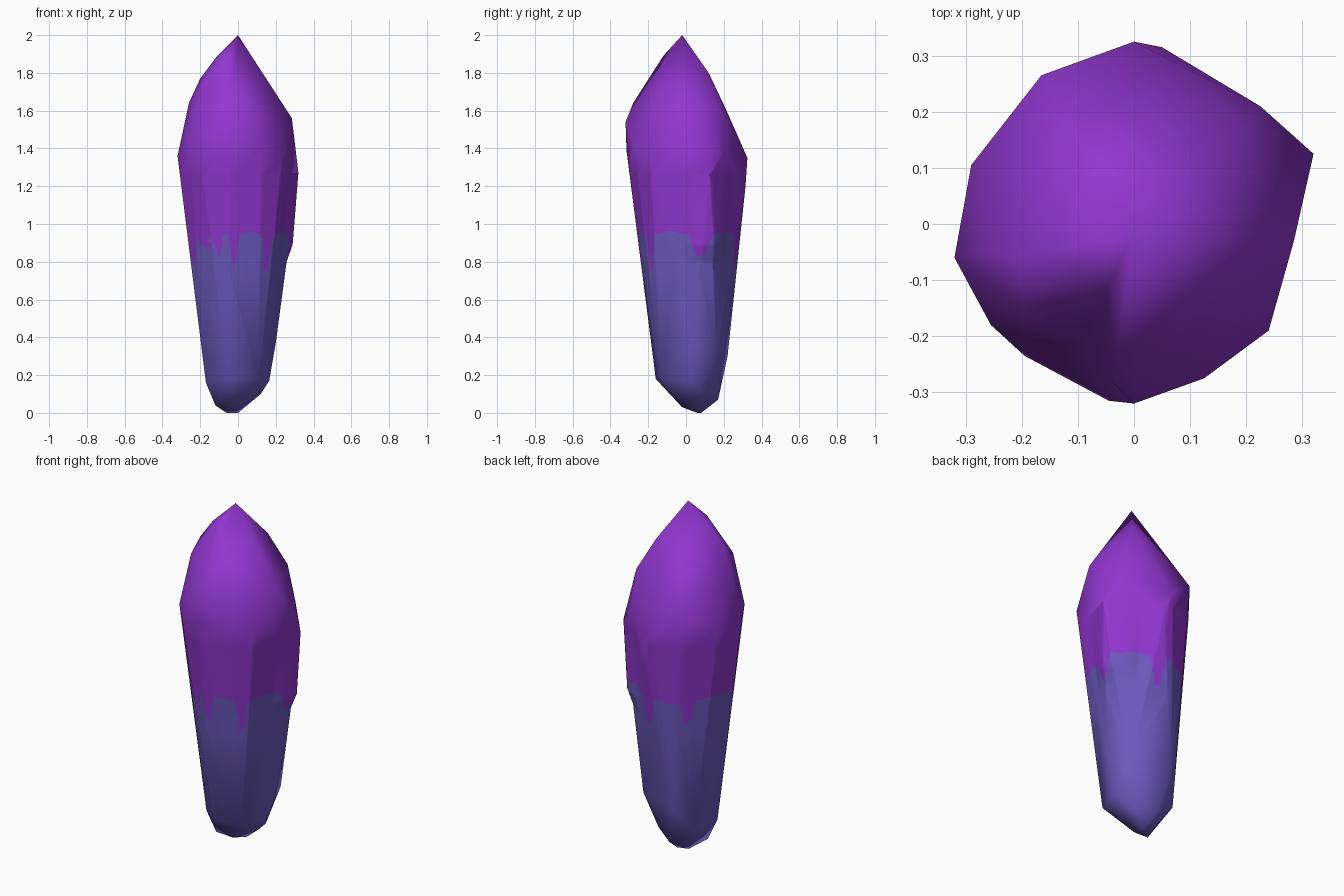
import bpy, bmesh, math
from mathutils import Vector

if "Cube" in bpy.data.objects:
    bpy.data.objects.remove(bpy.data.objects["Cube"])


def material(name, rgb):
    m = bpy.data.materials.new(name)
    m.diffuse_color = (*rgb, 1)
    m.use_nodes = True
    m.node_tree.nodes["Principled BSDF"].inputs["Base Color"].default_value = m.diffuse_color
    return m


# Corner points of the irregular crystal
TIP = [(0, -.02, 2), (-.11, -.07, 1.89), (-.05, -.12, 1.89), (-.2, -.06, 1.77),
       (-.26, -.05, 1.64), (-.2, -.15, 1.7), (-.04, -.28, 1.64), (.285, -.03, 1.56),
       (.2, .175, 1.62), (.11, .12, 1.8), (0, .21, 1.61)]
SHOULDER = [(0, -.32, 1.54), (-.045, -.315, 1.39), (.125, -.275, 1.42), (.24, -.19, 1.37),
            (.32, .125, 1.27), (.225, .21, 1.4), (0, .325, 1.35), (.05, .315, 1.2),
            (-.165, .265, 1.47), (-.29, .105, 1.38), (-.32, -.06, 1.36),
            (-.255, -.18, 1.4), (-.195, -.235, 1.33)]
FOOT = [(-.17, -.05, .16), (-.05, -.16, .18), (.11, -.13, .18), (.165, .03, .17),
        (.2, .03, .37), (.165, .16, .31), (.11, .1, .1), (.07, .16, .2), (-.07, .22, .3),
        (-.15, .14, .16), (-.12, -.03, .04), (-.06, .06, 0), (0, .08, 0), (.12, .02, .1),
        (-.01, .17, .07), (-.02, -.02, .03)]

# Coating drips: angle in degrees, half width, depth below the coat line
COAT_LINE = .955
DRIPS = [(-160, 8, .17), (-132, 16, .085), (-114, 5, .125), (-95, 5, .165),
         (-50, 6, .2), (15, 9, .125), (78, 7, .18), (108, 12, .025), (126, 7, .15)]
BAND_LOW, BAND_HIGH, STEP, SPOKES = .74, 1.26, .01, 72


def turn(a, b):
    return (a - b + 180) % 360 - 180


def coat_height(angle):
    return COAT_LINE - max(d * math.exp(-abs(turn(angle, c) / w) ** 2.6) for c, w, d in DRIPS)


def angle_of(p):
    return math.degrees(math.atan2(p.y, p.x))


bm = bmesh.new()
for p in TIP + SHOULDER + FOOT:
    bm.verts.new(p)
bmesh.ops.convex_hull(bm, input=bm.verts[:])
bmesh.ops.delete(bm, geom=[v for v in bm.verts if not v.link_faces], context='VERTS')


def cut(point, normal, faces):
    edges = {e for f in faces for e in f.edges}
    verts = {v for f in faces for v in f.verts}
    bmesh.ops.bisect_plane(bm, geom=list(verts) + list(edges) + list(faces), dist=1e-5,
                           plane_co=point, plane_no=normal)


def band():
    return [f for f in bm.faces
            if all(BAND_LOW - .001 < v.co.z < BAND_HIGH + .001 for v in f.verts)]


# Fine grid where the two colours meet
cut((0, 0, BAND_LOW), (0, 0, 1), bm.faces[:])
cut((0, 0, BAND_HIGH), (0, 0, 1), bm.faces[:])
for i in range(SPOKES):
    a = math.pi * (i + .5) / SPOKES
    cut((0, 0, 0), (math.sin(a), -math.cos(a), 0), band())
z = BAND_LOW + STEP
while z < .98:
    cut((0, 0, z), (0, 0, 1), band())
    z += STEP
cut((0, 0, 1.1), (0, 0, 1), band())

# Small swelling at the coating's edge on the right
for v in bm.verts:
    if .8 < v.co.z < BAND_HIGH:
        rise = min((v.co.z - .8) / .09, (BAND_HIGH - v.co.z) / .37)
        side = max(0, 1 - (turn(angle_of(v.co), 25) / 30) ** 2)
        v.co += Vector((v.co.x, v.co.y, 0)).normalized() * .022 * rise * side

# Purple above the dripping edge, blue below it, plus one small blue spot
for f in bm.faces:
    c = f.calc_center_median()
    a = angle_of(c)
    spot = math.hypot(turn(a, -127) * .0044, c.z - .915) < .015
    f.material_index = 1 if c.z < coat_height(a) or spot else 0
    f.smooth = True
bmesh.ops.recalc_face_normals(bm, faces=bm.faces[:])

mesh = bpy.data.meshes.new("crystal")
bm.to_mesh(mesh)
bm.free()
mesh.materials.append(material("purple", (.285, .038, .63)))
mesh.materials.append(material("slate blue", (.15, .102, .52)))
bpy.context.collection.objects.link(bpy.data.objects.new("crystal", mesh))
